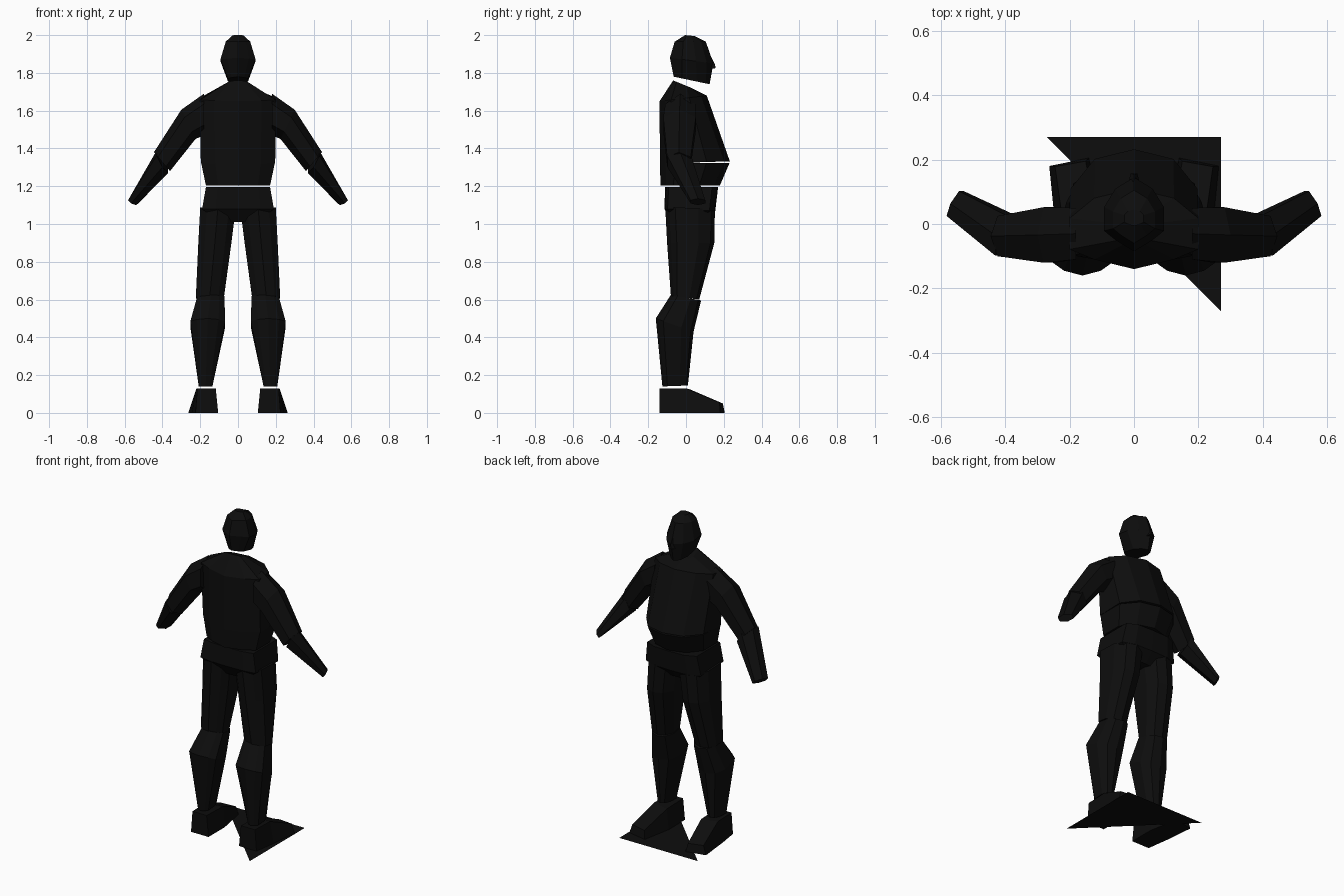
import bpy, bmesh

black = bpy.data.materials.new("near_black")
black.diffuse_color = (0.004, 0.004, 0.004, 1)


def loft(name, rings, mirror=False):
    """Skin a stack of equal-sized rings and cap both ends."""
    bm = bmesh.new()
    loops = [[bm.verts.new(p) for p in r] for r in rings]
    n = len(loops[0])
    for a, b in zip(loops, loops[1:]):
        for i in range(n):
            j = (i + 1) % n
            bm.faces.new((a[i], a[j], b[j], b[i]))
    bm.faces.new(loops[0])
    bm.faces.new(loops[-1])
    bmesh.ops.recalc_face_normals(bm, faces=bm.faces)
    me = bpy.data.meshes.new(name)
    bm.to_mesh(me)
    bm.free()
    me.materials.append(black)
    ob = bpy.data.objects.new(name, me)
    bpy.context.collection.objects.link(ob)
    if mirror:
        ob.modifiers.new("mirror", 'MIRROR')
    return ob


def body_ring(x0, x1, yb, yf, zb, zf, ridge=0.03, cut=0.25):
    """Ten-sided section: ridge at the middle of front and back, cut corners."""
    c, w, d = (x0 + x1) / 2, (x1 - x0) / 2, yf - yb
    half = [(0, yb), (0.62, yb + ridge), (1, yb + ridge + cut * d * 0.5),
            (1, yf - ridge - cut * d), (0.62, yf - ridge), (0, yf)]
    pts = half + [(-x, y) for x, y in half[-2:0:-1]]
    return [(c + x * w, y, zb + (zf - zb) * (y - yb) / d) for x, y in pts]


def arm_ring(top, bot, yb, yf, skew=0.0):
    """Six-sided section between a top and a bottom point."""
    m = (yb + yf) / 2
    out = []
    for t, y in ((0, m), (.25, yb), (.75, yb), (1, m), (.75, yf), (.25, yf)):
        out.append((top[0] + (bot[0] - top[0]) * t - skew * (y - m), y,
                    top[1] + (bot[1] - top[1]) * t))
    return out


def centred(w, *rest, **kw):
    return body_ring(-w, w, *rest, **kw)


# head and nose
loft("head", [
    centred(0.053, -0.065, 0.125, 1.78, 1.74, ridge=0.02),
    centred(0.093, -0.085, 0.145, 1.88, 1.85, ridge=0.035),
    centred(0.065, -0.06, 0.105, 1.965, 1.965, ridge=0.025),
    centred(0.03, -0.005, 0.045, 2.0, 1.995, ridge=0.005)])
loft("nose", [[(-0.02, 0.12, 1.82), (0.02, 0.12, 1.82), (0, 0.12, 1.91)],
              [(-0.01, 0.157, 1.825), (0.01, 0.157, 1.825), (0, 0.153, 1.845)]])

# chest and waist, with narrow gaps at the seams
loft("chest", [
    centred(0.197, -0.138, 0.232, 1.32, 1.332),
    centred(0.2, -0.14, 0.11, 1.65, 1.68),
    centred(0.05, -0.068, 0.03, 1.76, 1.72, ridge=0.005)])
loft("waist", [
    centred(0.17, -0.135, 0.18, 1.205, 1.205),
    centred(0.195, -0.138, 0.23, 1.325, 1.322)])

# pelvis block
loft("pelvis", [
    centred(0.10, -0.07, 0.10, 1.01, 1.01, ridge=0.005, cut=0.1),
    centred(0.19, -0.115, 0.155, 1.08, 1.07, ridge=0.004, cut=0.1),
    centred(0.17, -0.11, 0.17, 1.195, 1.195, ridge=0.004, cut=0.1)])

# legs
loft("thigh", [
    body_ring(0.075, 0.223, -0.08, 0.07, 0.62, 0.60, ridge=0.015),
    body_ring(0.035, 0.21, -0.1, 0.15, 0.90, 0.90, ridge=0.02),
    body_ring(0.012, 0.2, -0.11, 0.153, 1.09, 1.08, ridge=0.02)], True)
loft("shin", [
    body_ring(0.135, 0.208, -0.125, 0.01, 0.14, 0.145, ridge=0.01),
    body_ring(0.068, 0.252, -0.16, 0.04, 0.50, 0.43, ridge=0.015),
    body_ring(0.072, 0.215, -0.08, 0.08, 0.625, 0.595, ridge=0.015)], True)

# feet, turned slightly outward
loft("foot", [
    [(0.105, -0.14, 0), (0.225, -0.14, 0), (0.215, -0.14, 0.13), (0.118, -0.14, 0.13)],
    [(0.105, 0.02, 0), (0.245, 0.0, 0), (0.22, 0.0, 0.13), (0.118, 0.02, 0.125)],
    [(0.14, 0.205, 0), (0.263, 0.18, 0), (0.245, 0.178, 0.055), (0.15, 0.195, 0.05)]], True)

# arms
loft("upper_arm", [
    arm_ring((0.18, 1.69), (0.18, 1.47), -0.11, 0.05),
    arm_ring((0.30, 1.605), (0.225, 1.45), -0.12, 0.052),
    arm_ring((0.445, 1.38), (0.36, 1.28), -0.10, 0.025)], True)
loft("forearm", [
    arm_ring((0.43, 1.39), (0.37, 1.27), -0.098, 0.028, 0.25),
    arm_ring((0.57, 1.135), (0.54, 1.10), 0.025, 0.102, 0.5)], True)

# flat triangle under the feet
me = bpy.data.meshes.new("base_triangle")
me.from_pydata([(-0.27, 0.27, 0), (0.27, -0.27, 0), (0.27, 0.27, 0)], [], [(0, 1, 2)])
me.materials.append(black)
bpy.context.collection.objects.link(bpy.data.objects.new("base_triangle", me))
